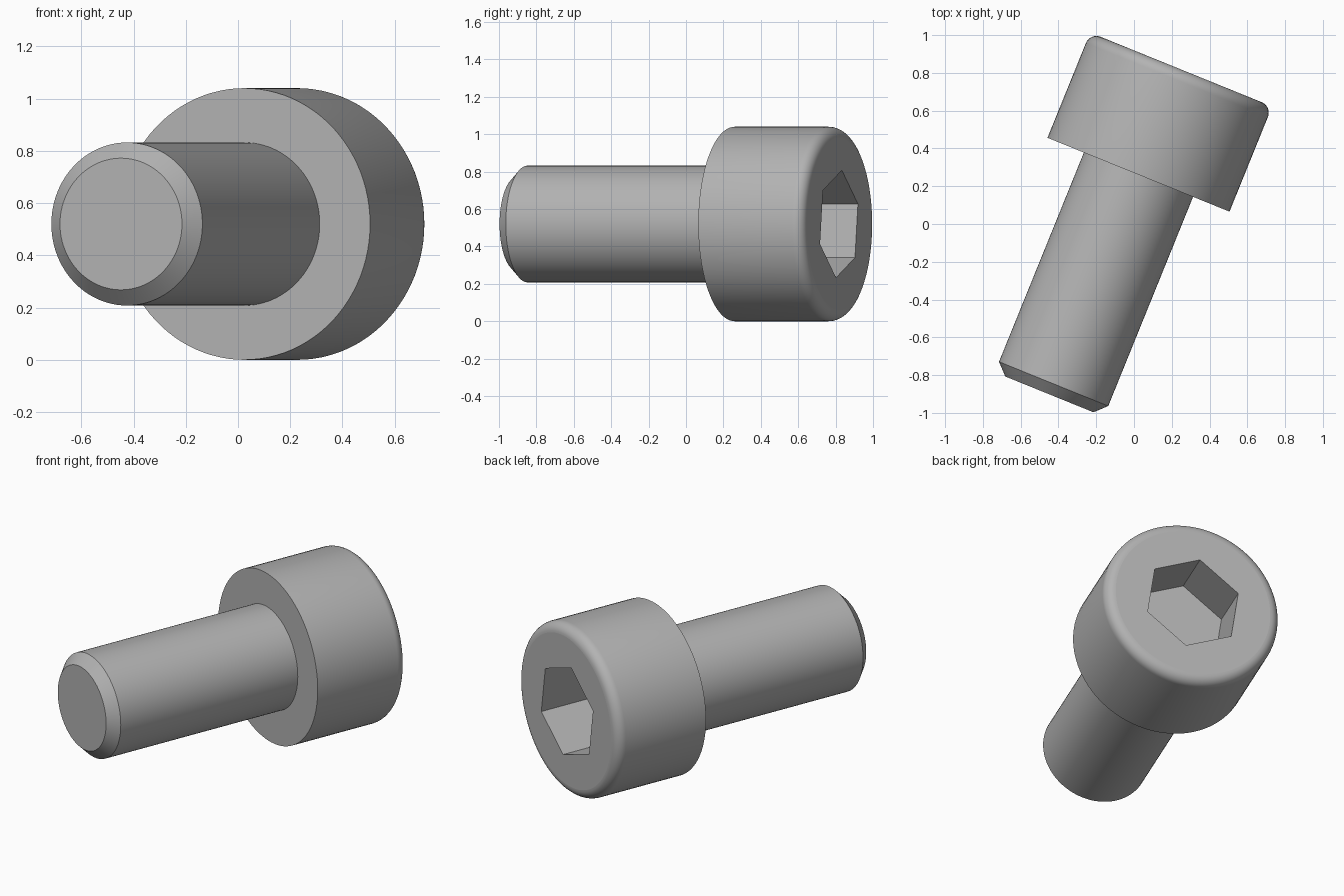
import bpy, bmesh, math
from mathutils import Matrix, Vector

cube = bpy.data.objects.get("Cube")
if cube:
    bpy.data.objects.remove(cube, do_unlink=True)

STEPS = 96
HEAD_R, SHANK_R = 0.52, 0.312
UNDERSIDE, TOP = 1.255, 1.856      # distances from the tip along the axis
BEVEL = 0.06
HEX_R, HEX_TURN, HEX_DEPTH = 0.29, math.radians(21.7), 0.31

steel = bpy.data.materials.new("steel_grey")
steel.use_nodes = True
steel.diffuse_color = (0.45, 0.45, 0.45, 1)
steel.node_tree.nodes["Principled BSDF"].inputs["Base Color"].default_value = steel.diffuse_color

# Screw axis lies flat, turned from +y towards +x
TILT = math.radians(22.08)
axis = Vector((math.sin(TILT), math.cos(TILT), 0))
up = Vector((0, 0, 1))
PLACE = Matrix.Translation((-0.448, -0.902, HEAD_R)) @ Matrix((up.cross(axis), up, axis)).transposed().to_4x4()


def ring(bm, radius, height, count=STEPS, turn=0.0):
    angles = [turn + 2 * math.pi * i / count for i in range(count)]
    return [bm.verts.new((radius * math.cos(a), radius * math.sin(a), height)) for a in angles]


def skin(bm, a, b, smooth=True):
    n = len(a)
    for i in range(n):
        j = (i + 1) % n
        bm.faces.new((a[i], a[j], b[j], b[i])).smooth = smooth


def lathe(bm, profile):
    rings = [ring(bm, r, h) for r, h in profile]
    for a, b in zip(rings, rings[1:]):
        skin(bm, a, b)
    return rings


def loop_edges(bm, verts):
    return [bm.edges.get((v, verts[i - 1])) for i, v in enumerate(verts)]


def finish(bm, name):
    bmesh.ops.recalc_face_normals(bm, faces=bm.faces)
    for e in bm.edges:
        if len(e.link_faces) == 2 and e.calc_face_angle() > math.radians(30):
            e.smooth = False
    mesh = bpy.data.meshes.new(name)
    bm.to_mesh(mesh)
    bm.free()
    mesh.materials.append(steel)
    obj = bpy.data.objects.new(name, mesh)
    obj.matrix_world = PLACE
    bpy.context.collection.objects.link(obj)


# Shank with chamfered tip
bm = bmesh.new()
rings = lathe(bm, [(SHANK_R - BEVEL, 0), (SHANK_R, BEVEL), (SHANK_R, UNDERSIDE)])
bm.faces.new(rings[0])
finish(bm, "shank")

# Head with flat underside and rounded top rim
bm = bmesh.new()
profile = [(SHANK_R, UNDERSIDE), (HEAD_R, UNDERSIDE)]
for i in range(9):
    a = math.pi / 2 * i / 8
    profile.append((HEAD_R - BEVEL + BEVEL * math.cos(a), TOP - BEVEL + BEVEL * math.sin(a)))
rim = lathe(bm, profile)[-1]

# Hexagonal socket sunk into the head
mouth = ring(bm, HEX_R, TOP, 6, HEX_TURN)
floor = ring(bm, HEX_R, TOP - HEX_DEPTH, 6, HEX_TURN)
skin(bm, mouth, floor, smooth=False)
bm.faces.new(floor)
edges = loop_edges(bm, rim) + loop_edges(bm, mouth)
bmesh.ops.triangle_fill(bm, use_beauty=True, edges=edges, normal=(0, 0, 1))
finish(bm, "socket_head")
